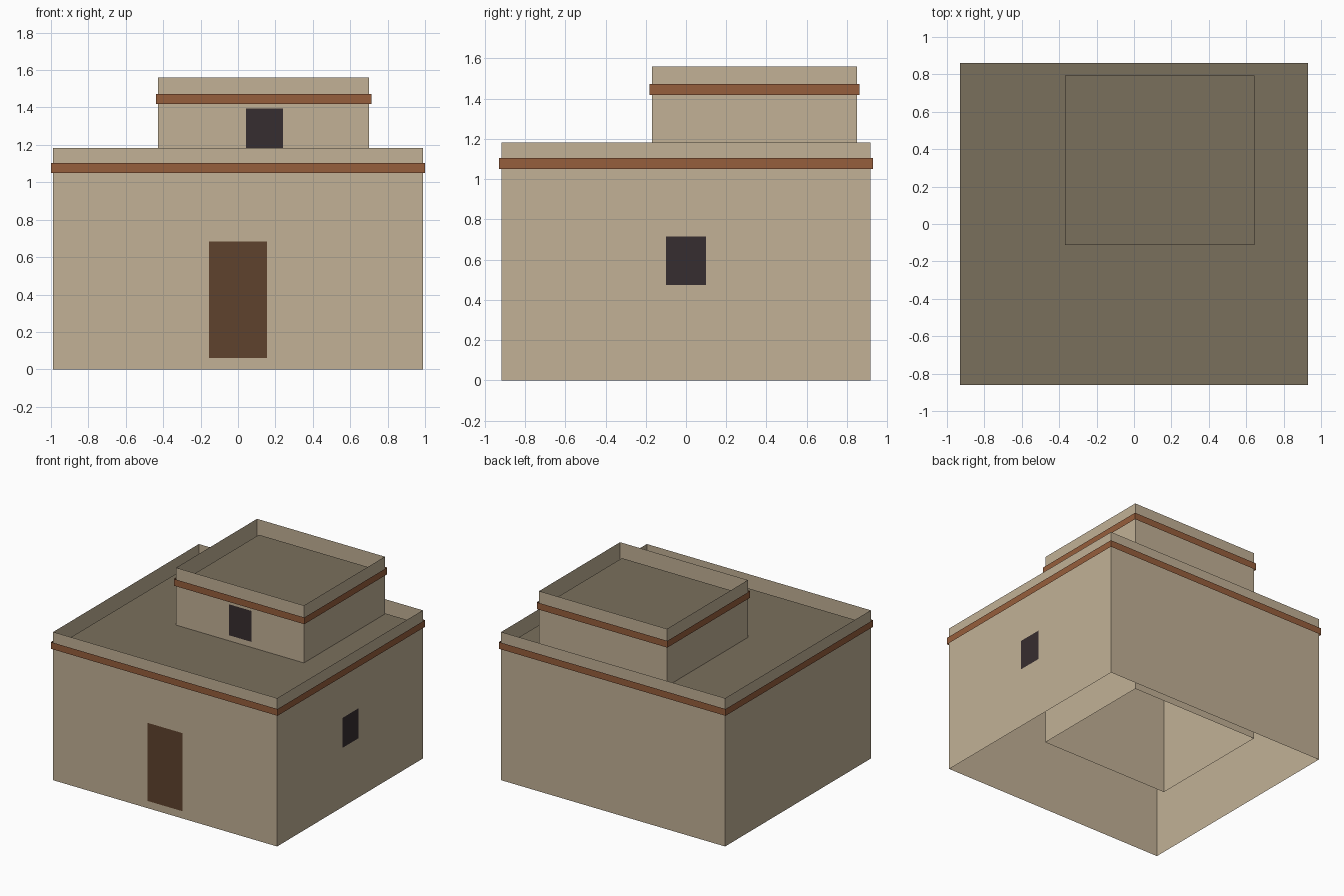
import bpy
import bmesh

cube = bpy.data.objects.get("Cube")
if cube:
    bpy.data.objects.remove(cube, do_unlink=True)


def material(name, rgb):
    mat = bpy.data.materials.new(name)
    mat.use_nodes = True
    colour = (*rgb, 1)
    mat.diffuse_color = colour
    mat.node_tree.nodes["Principled BSDF"].inputs["Base Color"].default_value = colour
    return mat


PLASTER = material("sand_plaster", (0.54, 0.44, 0.305))
ROOF = material("dark_roof_clay", (0.195, 0.16, 0.108))
TRIM = material("terracotta_trim", (0.305, 0.112, 0.045))
WOOD = material("brown_door_wood", (0.112, 0.054, 0.026))
DARK = material("dark_opening", (0.037, 0.026, 0.029))


def finish(name, bm, mat):
    mesh = bpy.data.meshes.new(name)
    bm.to_mesh(mesh)
    bm.free()
    mesh.materials.append(mat)
    obj = bpy.data.objects.new(name, mesh)
    bpy.context.collection.objects.link(obj)
    return obj


def corners(rect, grow, z):
    """Corners of a rectangle (centre x, centre y, half x, half y)."""
    cx, cy, hx, hy = rect
    hx, hy = hx + grow, hy + grow
    return [(cx + sx * hx, cy + sy * hy, z)
            for sx, sy in ((-1, -1), (1, -1), (1, 1), (-1, 1))]


def ring(name, rect, grow, z0, z1, mat):
    """Four upright sheets around a rectangle, open above and below."""
    bm = bmesh.new()
    low = [bm.verts.new(c) for c in corners(rect, grow, z0)]
    high = [bm.verts.new(c) for c in corners(rect, grow, z1)]
    for i in range(4):
        j = (i + 1) % 4
        bm.faces.new((low[i], low[j], high[j], high[i]))
    return finish(name, bm, mat)


def sheet(name, points, mat):
    bm = bmesh.new()
    bm.faces.new([bm.verts.new(p) for p in points])
    return finish(name, bm, mat)


def storey(name, rect, top, roof_z):
    """Walls with a parapet, a trim band and a sunken roof."""
    ring(name + "_walls", rect, 0, 0, top, PLASTER)
    ring(name + "_trim_band", rect, 0.012, roof_z - 0.052, roof_z + 0.002, TRIM)
    sheet(name + "_roof", corners(rect, -0.057, roof_z), ROOF)


def front_panel(name, x, half, y, z0, z1, mat):
    sheet(name, [(x - half, y, z0), (x + half, y, z0),
                 (x + half, y, z1), (x - half, y, z1)], mat)


LOWER = (0, 0, 0.988, 0.918)
UPPER = (0.137, 0.34, 0.564, 0.51)
GAP = 0.004

storey("lower_storey", LOWER, 1.183, 1.102)
storey("upper_storey", UPPER, 1.56, 1.47)

# Door and upper opening on the front
front_panel("front_door", 0, 0.155, -LOWER[3] - GAP, 0.06, 0.683, WOOD)
front_panel("upper_opening", 0.141, 0.099, UPPER[1] - UPPER[3] - GAP, 1.148, 1.395, DARK)

# Window on the +x side
x = LOWER[2] + GAP
sheet("side_window", [(x, -0.1, 0.475), (x, 0.1, 0.475),
                      (x, 0.1, 0.714), (x, -0.1, 0.714)], DARK)
